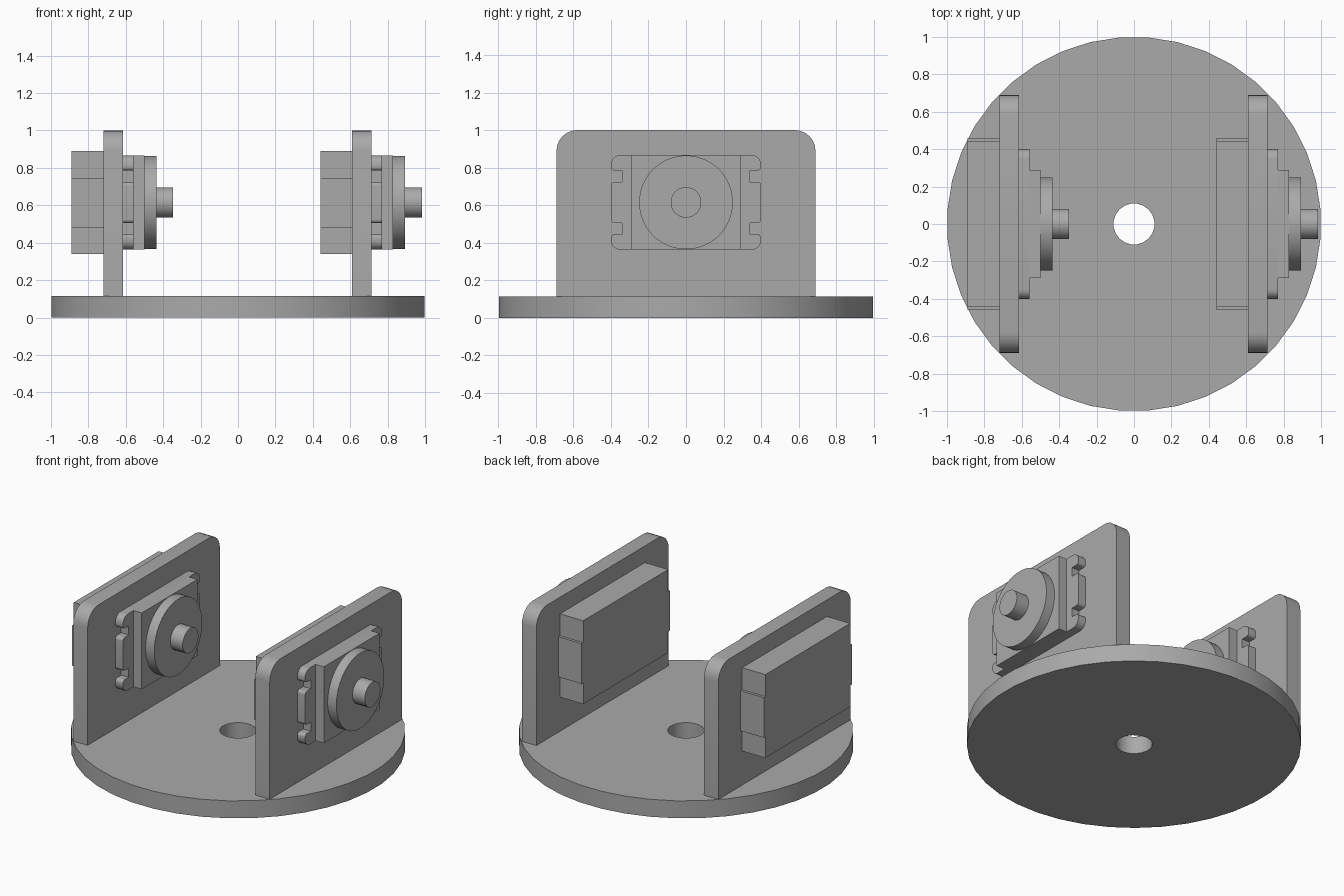
import bpy, bmesh
from math import sin, cos, pi
from mathutils import Vector

if "Cube" in bpy.data.objects:
    bpy.data.objects.remove(bpy.data.objects["Cube"])

COLOR = (0.4, 0.4, 0.4, 1)
grey = bpy.data.materials.new("plain grey")
grey.use_nodes = True
grey.diffuse_color = COLOR
grey.node_tree.nodes["Principled BSDF"].inputs["Base Color"].default_value = COLOR


def circle(r, n, cy=0, cz=0):
    return [(cy + r * cos(2 * pi * (i + 0.5) / n), cz + r * sin(2 * pi * (i + 0.5) / n)) for i in range(n)]


def rounded(corners, steps=6):
    """Outline from (u, v, radius) corners, rounding each with a radius."""
    out = []
    for i, (u, v, r) in enumerate(corners):
        p = Vector((u, v))
        if r == 0:
            out.append(p)
            continue
        a = (Vector(corners[i - 1][:2]) - p).normalized() * r
        b = (Vector(corners[(i + 1) % len(corners)][:2]) - p).normalized() * r
        for k in range(steps + 1):
            t = k / steps * pi / 2
            out.append(p + a * (1 - sin(t)) + b * (1 - cos(t)))
    return out


def finish(name, bm):
    bmesh.ops.recalc_face_normals(bm, faces=bm.faces)
    mesh = bpy.data.meshes.new(name)
    bm.to_mesh(mesh)
    bm.free()
    mesh.materials.append(grey)
    obj = bpy.data.objects.new(name, mesh)
    bpy.context.collection.objects.link(obj)
    bpy.ops.object.select_all(action='DESELECT')
    obj.select_set(True)
    bpy.context.view_layer.objects.active = obj
    bpy.ops.object.shade_smooth_by_angle(angle=pi / 6)
    return obj


def extrude(bm, faces, vec):
    geom = bmesh.ops.extrude_face_region(bm, geom=faces)["geom"]
    bmesh.ops.translate(bm, vec=vec, verts=[g for g in geom if isinstance(g, bmesh.types.BMVert)])


def slab(name, outline, x0, x1):
    """Outline in the y-z plane extruded from x0 to x1."""
    bm = bmesh.new()
    face = bm.faces.new([bm.verts.new((x0, y, z)) for y, z in outline])
    # keep the base face so the solid is closed
    back = face.copy()
    extrude(bm, [face], (x1 - x0, 0, 0))
    bmesh.ops.remove_doubles(bm, verts=bm.verts, dist=1e-5)
    return finish(name, bm)


def rect(hy, z0, z1):
    return [(-hy, z0), (hy, z0), (hy, z1), (-hy, z1)]


# Round base with a centre hole
bm = bmesh.new()
for r, n in ((1, 40), (0.11, 20)):
    ring = [bm.verts.new((x, y, 0)) for x, y in circle(r, n)]
    for i in range(n):
        bm.edges.new((ring[i - 1], ring[i]))
bmesh.ops.triangle_fill(bm, edges=bm.edges[:], use_beauty=True)
bottom = bm.faces[:]
bmesh.ops.duplicate(bm, geom=bottom)
extrude(bm, bottom, (0, 0, 0.115))
bmesh.ops.remove_doubles(bm, verts=bm.verts, dist=1e-5)
finish("base_disc", bm)

# Shared outlines
MID = 0.615
plate = rounded([(-0.69, 0.1, 0), (0.69, 0.1, 0), (0.69, 1, 0.11), (-0.69, 1, 0.11)])
# one quarter of the notched flange, mirrored up and across
quarter = [(0.34, 0.11, 0), (0.40, 0.11, 0.02), (0.40, 0.17, 0.02), (0.34, 0.17, 0)]
quarter = [(0.40, 0.11, 0.02), (0.34, 0.11, 0), (0.34, 0.17, 0), (0.40, 0.17, 0.02), (0.40, 0.252, 0.05)]
upper = quarter + [(-y, z, r) for y, z, r in reversed(quarter)]
flange = rounded([(y, z + MID, r) for y, z, r in upper + [(-y, -z, r) for y, z, r in upper]])

# Two identical upright plates, each carrying a motor
for side, dx in (("right", 0), ("left", 1.33)):
    for part, outline, x0, x1 in (
        ("upright_plate", plate, -0.72, -0.615),
        ("motor_body", rect(0.443, 0.34, 0.89), -0.89, -0.72),
        ("motor_body_ridge", rect(0.46, 0.48, 0.745), -0.89, -0.72),
        ("motor_flange", flange, -0.615, -0.56),
        ("motor_front", rect(0.29, 0.363, 0.867), -0.56, -0.50),
        ("output_disc", circle(0.25, 40, 0, MID), -0.50, -0.437),
        ("output_shaft", circle(0.082, 20, 0, MID), -0.437, -0.347),
    ):
        slab(f"{side}_{part}", outline, x0 + dx, x1 + dx)
